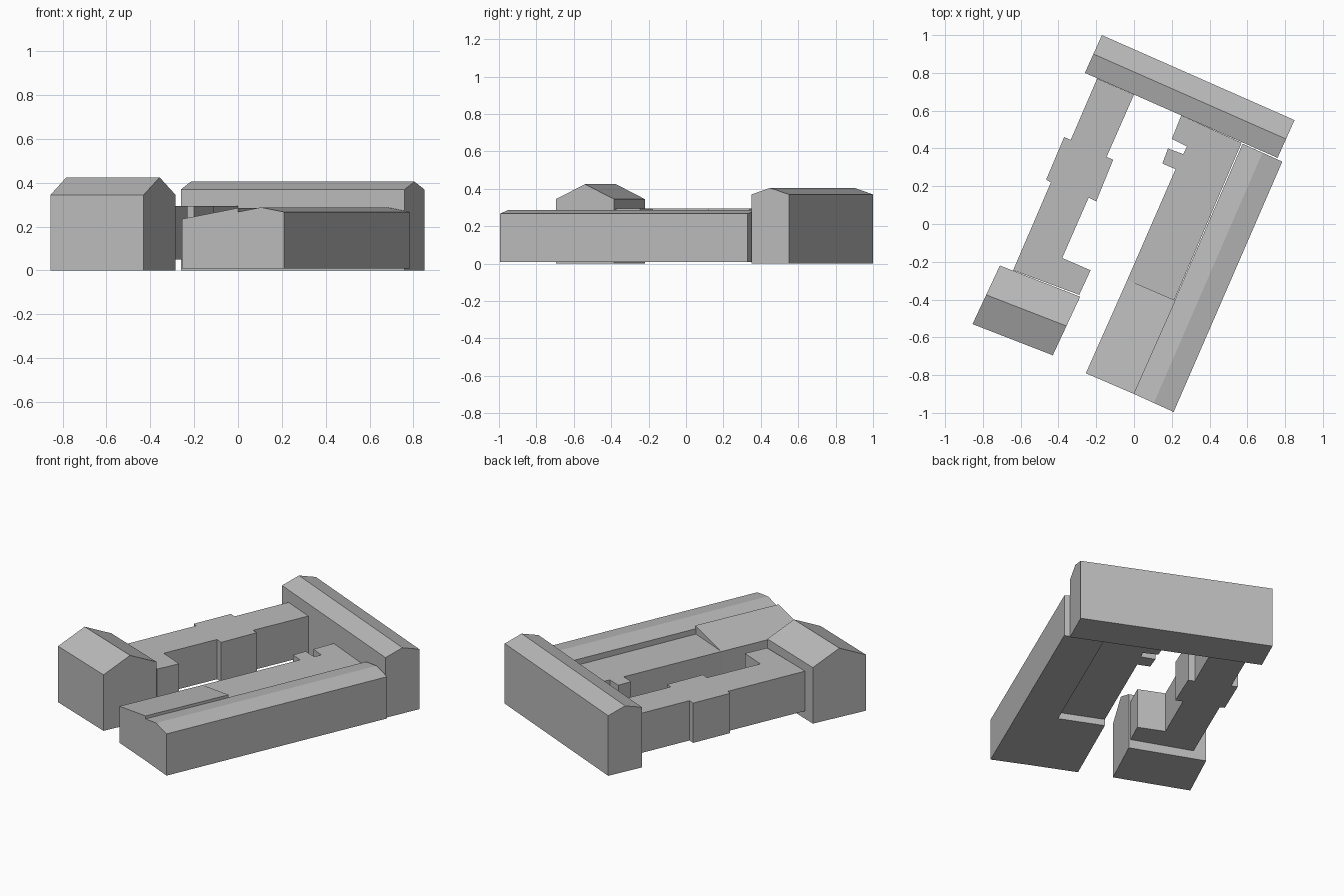
import bpy
import bmesh
from mathutils import Vector

cube = bpy.data.objects.get("Cube")
if cube:
    bpy.data.objects.remove(cube, do_unlink=True)

# One plain grey for the whole complex
GREY = (0.5, 0.5, 0.5, 1)
grey = bpy.data.materials.new("light grey")
grey.use_nodes = True
grey.diffuse_color = GREY
bsdf = next(n for n in grey.node_tree.nodes if n.type == 'BSDF_PRINCIPLED')
bsdf.inputs["Base Color"].default_value = GREY


def extrude(name, points, shift):
    """Extrude a closed outline of 3D points along a vector."""
    bm = bmesh.new()
    face = bm.faces.new([bm.verts.new(p) for p in points])
    result = bmesh.ops.extrude_face_region(bm, geom=[face], use_keep_orig=True)
    moved = [g for g in result["geom"] if isinstance(g, bmesh.types.BMVert)]
    bmesh.ops.translate(bm, verts=moved, vec=shift)
    bmesh.ops.recalc_face_normals(bm, faces=bm.faces)
    mesh = bpy.data.meshes.new(name)
    bm.to_mesh(mesh)
    bm.free()
    mesh.materials.append(grey)
    obj = bpy.data.objects.new(name, mesh)
    bpy.context.collection.objects.link(obj)
    return obj


def block(name, outline, bottom, top):
    """Flat-roofed block from a ground plan."""
    return extrude(name, [(x, y, bottom) for x, y in outline], (0, 0, top - bottom))


def roofed(name, start, end, far, profile):
    """Sweep an end wall (fraction across, height), start to end, so start lands on far."""
    a, b, c = Vector(start), Vector(end), Vector(far)
    wall = [(*a.lerp(b, t), z) for t, z in profile]
    return extrude(name, wall, (*(c - a), 0))


def gable(bottom, eave, ridge):
    return [(0, bottom), (1, bottom), (1, eave), (0.5, ridge), (0, eave)]


# Tall hall across the back
roofed("back_hall", (-0.26, 0.80), (-0.17, 1.0), (0.76, 0.35), gable(0, 0.37, 0.405))

# Gabled pavilion at the front of the right wing
roofed("front_pavilion", (-0.855, -0.53), (-0.71, -0.22), (-0.43, -0.695),
       gable(0, 0.345, 0.425))

# Long gabled range on the left side
roofed("left_range", (0.0, -0.90), (0.21, -0.995), (0.575, 0.425),
       gable(0.01, 0.267, 0.288))

# Lean-to with a single slope beside the long range
roofed("lean_to", (-0.255, -0.79), (0.0, -0.90), (-0.035, -0.295),
       [(0, 0.01), (1, 0.01), (1, 0.285), (0, 0.235)])

# Flat-roofed strip of the left wing, with a stepped courtyard side
block("left_wing_flat_roof", [
    (-0.035, -0.295), (0.21, -0.41), (0.57, 0.43), (0.25, 0.575), (0.20, 0.45),
    (0.28, 0.41), (0.26, 0.37), (0.18, 0.40), (0.15, 0.32), (0.22, 0.29)],
    0.05, 0.235)

# Flat-roofed right wing linking pavilion and hall, with shallow bays
block("right_wing", [
    (-0.64, -0.245), (-0.29, -0.375), (-0.23, -0.245), (-0.38, -0.18),
    (-0.24, 0.14), (-0.20, 0.12), (-0.11, 0.34), (-0.145, 0.355), (0.0, 0.685),
    (-0.195, 0.77), (-0.335, 0.445), (-0.37, 0.46), (-0.465, 0.235), (-0.44, 0.22)],
    0.05, 0.295)
